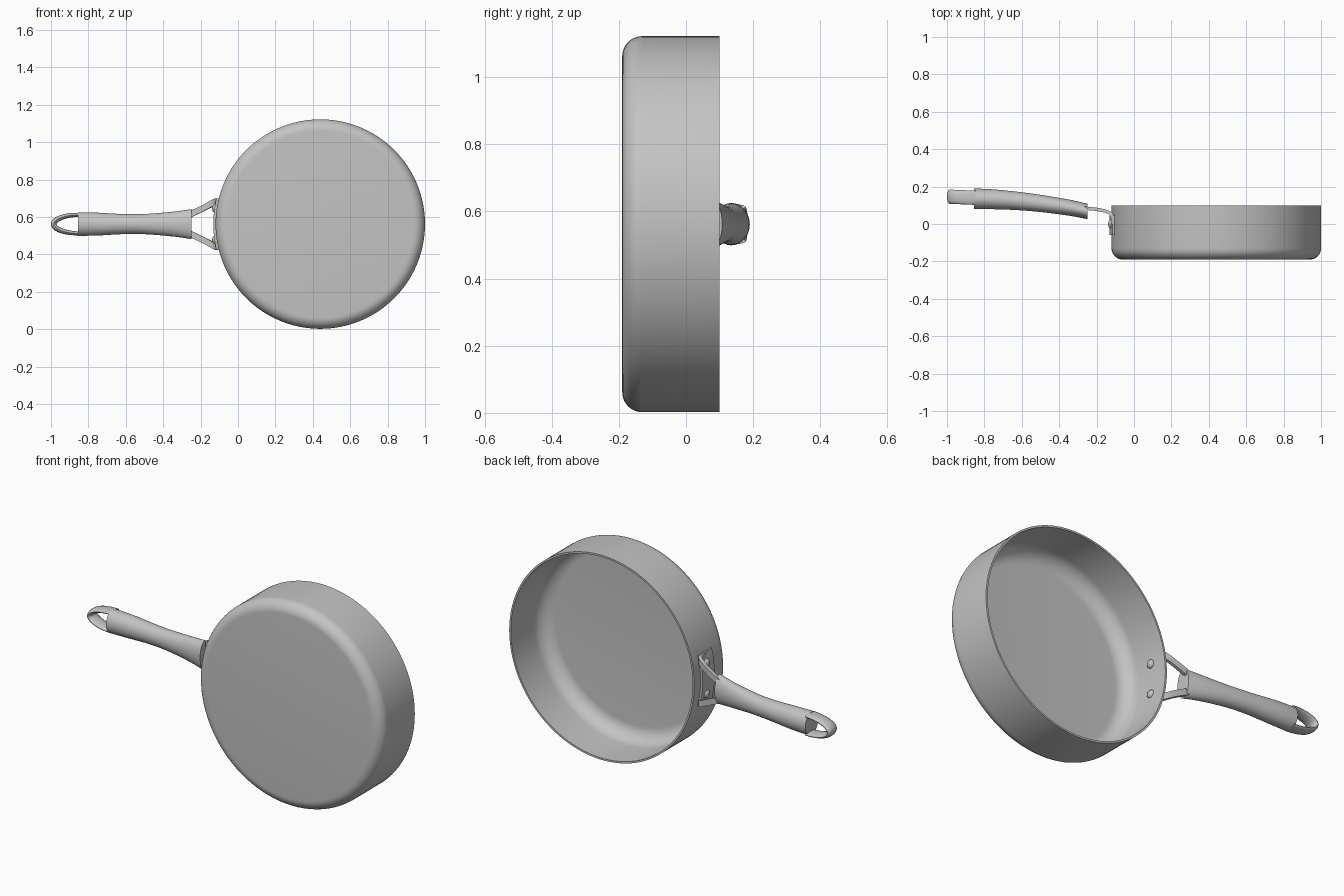
import bpy
import bmesh
from math import sin, cos, pi, radians
from mathutils import Vector

old = bpy.data.objects.get("Cube")
if old:
    bpy.data.objects.remove(old, do_unlink=True)

metal = bpy.data.materials.new("grey_metal")
metal.use_nodes = True
GREY = (0.55, 0.55, 0.55, 1)
metal.diffuse_color = GREY
metal.node_tree.nodes["Principled BSDF"].inputs["Base Color"].default_value = GREY

CX, CZ, R = 0.44, 0.562, 0.56   # pan axis and radius


def finish(name, bm, angle=35):
    bmesh.ops.recalc_face_normals(bm, faces=bm.faces)
    mesh = bpy.data.meshes.new(name)
    bm.to_mesh(mesh)
    bm.free()
    mesh.materials.append(metal)
    ob = bpy.data.objects.new(name, mesh)
    bpy.context.collection.objects.link(ob)
    bpy.ops.object.select_all(action='DESELECT')
    ob.select_set(True)
    bpy.context.view_layer.objects.active = ob
    bpy.ops.object.shade_smooth_by_angle(angle=radians(angle))
    return ob


def loft(name, rings):
    """Skin a closed, capped tube through rings of equal length."""
    bm = bmesh.new()
    rows = [[bm.verts.new(p) for p in ring] for ring in rings]
    for a, b in zip(rows, rows[1:]):
        for i in range(len(a)):
            j = (i + 1) % len(a)
            bm.faces.new((a[i], a[j], b[j], b[i]))
    bm.faces.new(rows[0])
    bm.faces.new(rows[-1])
    return finish(name, bm)


def lathe(name, profile, centre, axis, out, steps):
    """Spin (radius, height) points about an axis."""
    bm = bmesh.new()
    centre, axis, out = Vector(centre), Vector(axis), Vector(out)
    verts = [bm.verts.new(centre + out * r + axis * h) for r, h in profile]
    edges = [bm.edges.new(pair) for pair in zip(verts, verts[1:])]
    bmesh.ops.spin(bm, geom=verts + edges, cent=centre, axis=axis,
                   angle=2 * pi, steps=steps, use_merge=False)
    bmesh.ops.remove_doubles(bm, verts=bm.verts, dist=0.0001)
    return finish(name, bm)


def arc(r, h, rad, n=10):
    return [(r + rad * sin(pi / 2 * i / n), h - rad * cos(pi / 2 * i / n))
            for i in range(n + 1)]


def spline(keys, n=6):
    """Catmull-Rom curve through the key points."""
    out = []
    for k in range(len(keys) - 1):
        a, b, c, d = [Vector(keys[min(max(k + o, 0), len(keys) - 1)]) for o in (-1, 0, 1, 2)]
        for i in range(n):
            t = i / n
            out.append(0.5 * (2 * b + (c - a) * t + (2 * a - 5 * b + 4 * c - d) * t ** 2
                              + (3 * b - a - 3 * c + d) * t ** 3))
    return out + [Vector(keys[-1])]


# Pan body: thin wall with rounded bottom corner
outer = [(0, -0.19)] + arc(R - 0.06, -0.13, 0.06) + [(R, 0.1)]
inner = [(0, -0.175)] + arc(R - 0.09, -0.095, 0.08) + [(R - 0.01, 0.1)]
lathe("pan_body", outer + inner[::-1], (CX, 0, CZ), (0, 1, 0), (1, 0, 0), 96)

# Grip: oval sections given as x, y centre, half depth, half width
grip = spline([(-0.248, 0.067, 0.041, 0.08), (-0.35, 0.088, 0.043, 0.066),
               (-0.5, 0.11, 0.046, 0.054), (-0.62, 0.123, 0.049, 0.054),
               (-0.75, 0.132, 0.053, 0.061), (-0.855, 0.135, 0.055, 0.063)])
N = 32
loft("handle_grip", [[(x, y + hy * cos(2 * pi * i / N), CZ + hz * sin(2 * pi * i / N))
                      for i in range(N)] for x, y, hy, hz in grip])

# Hanging loop: oval band swept round a half ellipse
rings = []
for k in range(33):
    t = pi * k / 32
    half = 0.010 + 0.005 * sin(t)
    centre = Vector((-0.845 - 0.14 * sin(t), 0.14 + 0.006 * sin(t), CZ + 0.050 * cos(t)))
    normal = Vector((-0.050 * sin(t), 0, 0.14 * cos(t))).normalized()
    rings.append([centre + normal * half * cos(2 * pi * i / 16)
                  + Vector((0, 0.038 * sin(2 * pi * i / 16), 0)) for i in range(16)])
loft("hanging_loop", rings)

# Bracket plate: curved strip wrapped on the pan wall
rings = []
for k in range(17):
    a = -0.245 + 0.49 * k / 16
    rings.append([(CX - r * cos(a), y, CZ + r * sin(a))
                  for r, y in ((R - 0.004, -0.06), (R + 0.012, -0.06),
                               (R + 0.012, 0.045), (R - 0.004, 0.045))])
loft("bracket_plate", rings)

for side, label in ((1, "upper"), (-1, "lower")):
    # Bracket prong: flat bar spreading from the grip and bending onto the plate
    path = spline([(-0.27, 0.085, 0.046), (-0.2, 0.078, 0.078),
                   (-0.145, 0.066, 0.107), (-0.118, 0.045, 0.119), (-0.113, 0, 0.119)], 5)
    rings = []
    for i, p in enumerate(path):
        d = path[min(i + 1, len(path) - 1)] - path[max(i - 1, 0)]
        flat = Vector((d.y, -d.x, 0)).normalized() * 0.009
        wide = Vector((0, 0, 0.018))
        rings.append([Vector((q.x, q.y, CZ + side * q.z)) for q in
                      (p + flat + wide, p + flat - wide, p - flat - wide, p - flat + wide)])
    loft(label + "_prong", rings)

    # Rivets: domed heads outside and inside the wall
    a = side * 0.15
    radial = Vector((-cos(a), 0, sin(a)))
    dome = [(0.022 * cos(pi / 2 * i / 6), 0.014 * sin(pi / 2 * i / 6)) for i in range(7)]
    for place, r, sign in (("outer", R + 0.011, 1), ("inner", R - 0.011, -1)):
        base = Vector((CX, 0, CZ)) + radial * r
        lathe(f"{label}_{place}_rivet", dome, base, radial * sign, (0, 1, 0), 20)
